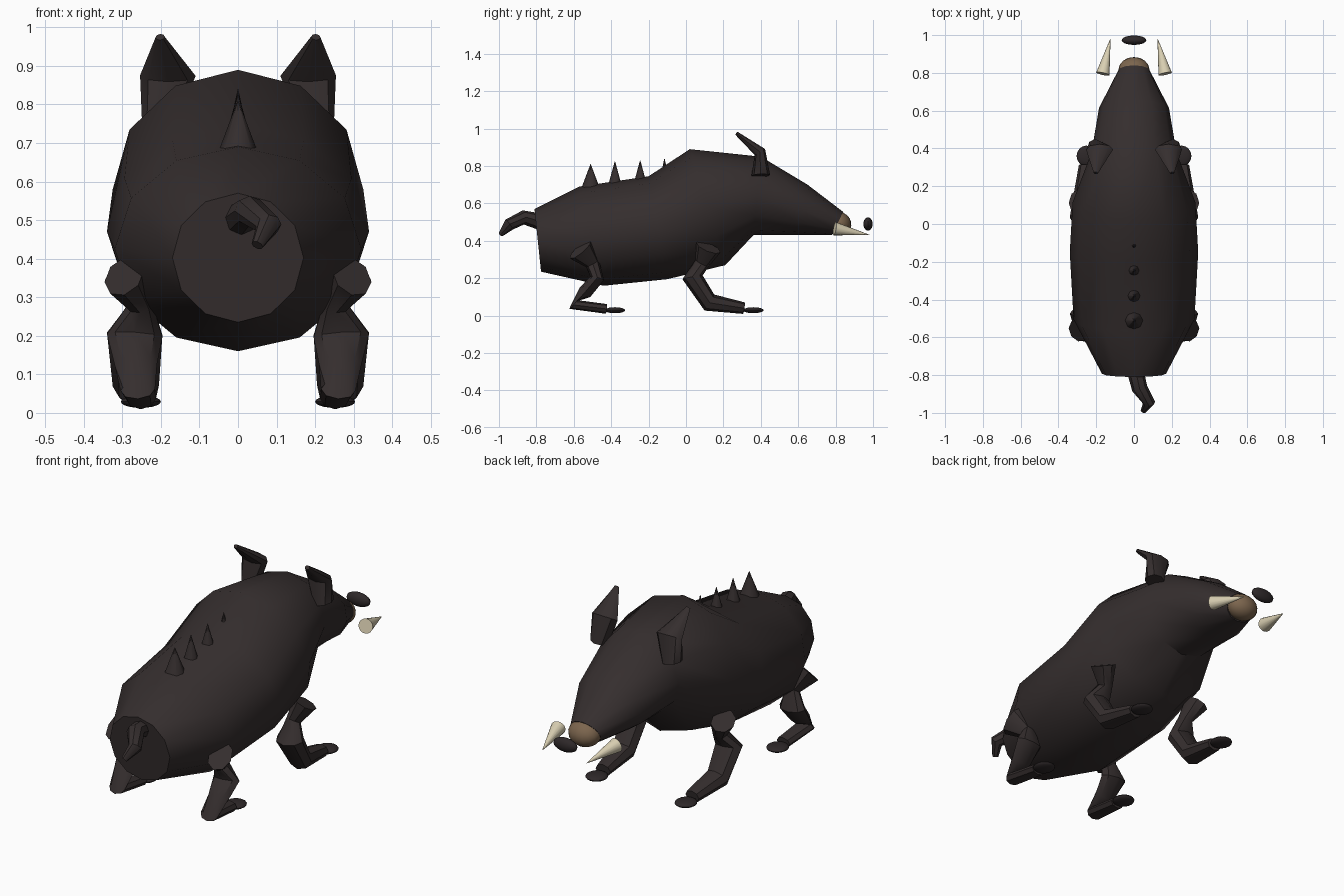
import bpy, bmesh, math
from mathutils import Vector, Matrix

cube = bpy.data.objects.get("Cube")
if cube:
    bpy.data.objects.remove(cube)


def material(name, rgb):
    m = bpy.data.materials.new(name)
    m.use_nodes = True
    m.diffuse_color = (*rgb, 1)
    bsdf = m.node_tree.nodes["Principled BSDF"]
    bsdf.inputs["Base Color"].default_value = (*rgb, 1)
    bsdf.inputs["Roughness"].default_value = 0.9
    return m


HIDE = material("dark brown hide", (0.035, 0.027, 0.027))
HOOF = material("dark hoof", (0.027, 0.021, 0.022))
SNOUT = material("tan snout", (0.2, 0.13, 0.075))
IVORY = material("ivory", (0.7, 0.63, 0.45))


def finish(bm, name, mat, angle=40):
    bmesh.ops.recalc_face_normals(bm, faces=bm.faces)
    mesh = bpy.data.meshes.new(name)
    bm.to_mesh(mesh)
    bm.free()
    mesh.materials.append(mat)
    ob = bpy.data.objects.new(name, mesh)
    bpy.context.collection.objects.link(ob)
    bpy.ops.object.select_all(action='DESELECT')
    ob.select_set(True)
    bpy.context.view_layer.objects.active = ob
    bpy.ops.object.shade_smooth_by_angle(angle=math.radians(angle))
    return ob


def loft(name, rings, sides, mat):
    """Skin rings given as (centre, half-axis u, half-axis v), with flat caps."""
    bm = bmesh.new()
    loops = []
    for c, u, v in rings:
        angles = [2 * math.pi * i / sides for i in range(sides)]
        loops.append([bm.verts.new(c + u * math.sin(a) + v * math.cos(a)) for a in angles])
    for a, b in zip(loops, loops[1:]):
        for i in range(sides):
            j = (i + 1) % sides
            bm.faces.new((a[i], a[j], b[j], b[i]))
    bm.faces.new(loops[0])
    bm.faces.new(loops[-1])
    return finish(bm, name, mat)


def limb(name, path, side, sides=8, mat=HIDE):
    """Tube along points (x, y, z, half width, half depth)."""
    pts = [Vector((p[0] * side, p[1], p[2])) for p in path]
    rings = []
    for i, p in enumerate(path):
        t = (pts[min(i + 1, len(pts) - 1)] - pts[max(i - 1, 0)]).normalized()
        u = Vector((1, 0, 0))
        u = (u - t * u.dot(t)).normalized()
        rings.append((pts[i], u * p[3], t.cross(u) * p[4]))
    return loft(name, rings, sides, mat)


def ellipsoid(name, centre, radii, mat, tilt=0):
    bm = bmesh.new()
    mx = Matrix.Translation(centre) @ Matrix.Rotation(tilt, 4, 'X') @ Matrix.Diagonal((*radii, 1))
    bmesh.ops.create_uvsphere(bm, u_segments=16, v_segments=10, radius=1, matrix=mx)
    return finish(bm, name, mat)


def cone(name, base, tip, radius, sides, mat):
    base, tip = Vector(base), Vector(tip)
    axis = tip - base
    mx = Matrix.Translation((base + tip) / 2) @ axis.to_track_quat('Z', 'Y').to_matrix().to_4x4()
    bm = bmesh.new()
    bmesh.ops.create_cone(bm, cap_ends=True, segments=sides, radius1=radius, radius2=0.001,
                          depth=axis.length, matrix=mx)
    return finish(bm, name, mat, 50)


# Body: top y, top z, bottom y, bottom z, half width
body = [(-0.81, 0.57, -0.775, 0.235, 0.17), (-0.57, 0.69, -0.44, 0.16, 0.32),
        (-0.2, 0.745, -0.1, 0.195, 0.34), (0.02, 0.89, 0.21, 0.27, 0.325),
        (0.4, 0.85, 0.36, 0.43, 0.225), (0.65, 0.7, 0.58, 0.43, 0.185),
        (0.84, 0.555, 0.78, 0.43, 0.085)]
rings = []
for ty, tz, by, bz, w in body:
    top, bottom = Vector((0, ty, tz)), Vector((0, by, bz))
    rings.append(((top + bottom) / 2, Vector((w, 0, 0)), (top - bottom) / 2))
loft("body", rings, 12, HIDE)

# Snout and nose
ellipsoid("snout", (0, 0.815, 0.492), (0.083, 0.07, 0.064), SNOUT, math.radians(-25))
ellipsoid("nose", (0, 0.973, 0.49), (0.066, 0.025, 0.035), HOOF)

# Tail
limb("tail", [(0.005, -0.77, 0.5, 0.045, 0.045), (0.03, -0.87, 0.525, 0.042, 0.038),
              (0.08, -0.945, 0.487, 0.033, 0.033), (0.05, -0.99, 0.435, 0.016, 0.014)], 1)

# Back bristles
for i, (y, base, tip, r) in enumerate([(-0.51, 0.68, 0.81, 0.05), (-0.38, 0.69, 0.825, 0.038),
                                       (-0.245, 0.7, 0.83, 0.036), (-0.115, 0.7, 0.84, 0.03)]):
    cone(f"bristle_{i + 1}", (0, y, base), (0, y, tip), r, 8, HIDE)

# Paired parts
EAR = [(0.205, 0.4, 0.75, 0.045, 0.05), (0.182, 0.395, 0.875, 0.072, 0.032),
       (0.202, 0.27, 0.975, 0.012, 0.01)]
FORE_LEG = [(0.295, 0.12, 0.365, 0.055, 0.07), (0.255, 0.085, 0.28, 0.034, 0.04),
            (0.268, 0.035, 0.205, 0.072, 0.055), (0.265, 0.125, 0.07, 0.06, 0.05),
            (0.252, 0.31, 0.04, 0.04, 0.031)]
HIND_LEG = [(0.295, -0.565, 0.355, 0.055, 0.075), (0.255, -0.5, 0.28, 0.034, 0.04),
            (0.268, -0.475, 0.2, 0.072, 0.038), (0.265, -0.54, 0.125, 0.055, 0.038),
            (0.26, -0.605, 0.06, 0.045, 0.03), (0.252, -0.425, 0.036, 0.038, 0.026)]
for side, label in ((1, "left"), (-1, "right")):
    limb(f"{label}_ear", EAR, side)
    limb(f"{label}_fore_leg", FORE_LEG, side)
    limb(f"{label}_hind_leg", HIND_LEG, side)
    ellipsoid(f"{label}_fore_hoof", (0.252 * side, 0.36, 0.029), (0.052, 0.055, 0.016), HOOF)
    ellipsoid(f"{label}_hind_hoof", (0.252 * side, -0.38, 0.029), (0.052, 0.055, 0.016), HOOF)
    cone(f"{label}_tusk", (0.165 * side, 0.795, 0.465), (0.125 * side, 0.98, 0.432),
         0.036, 16, IVORY)
